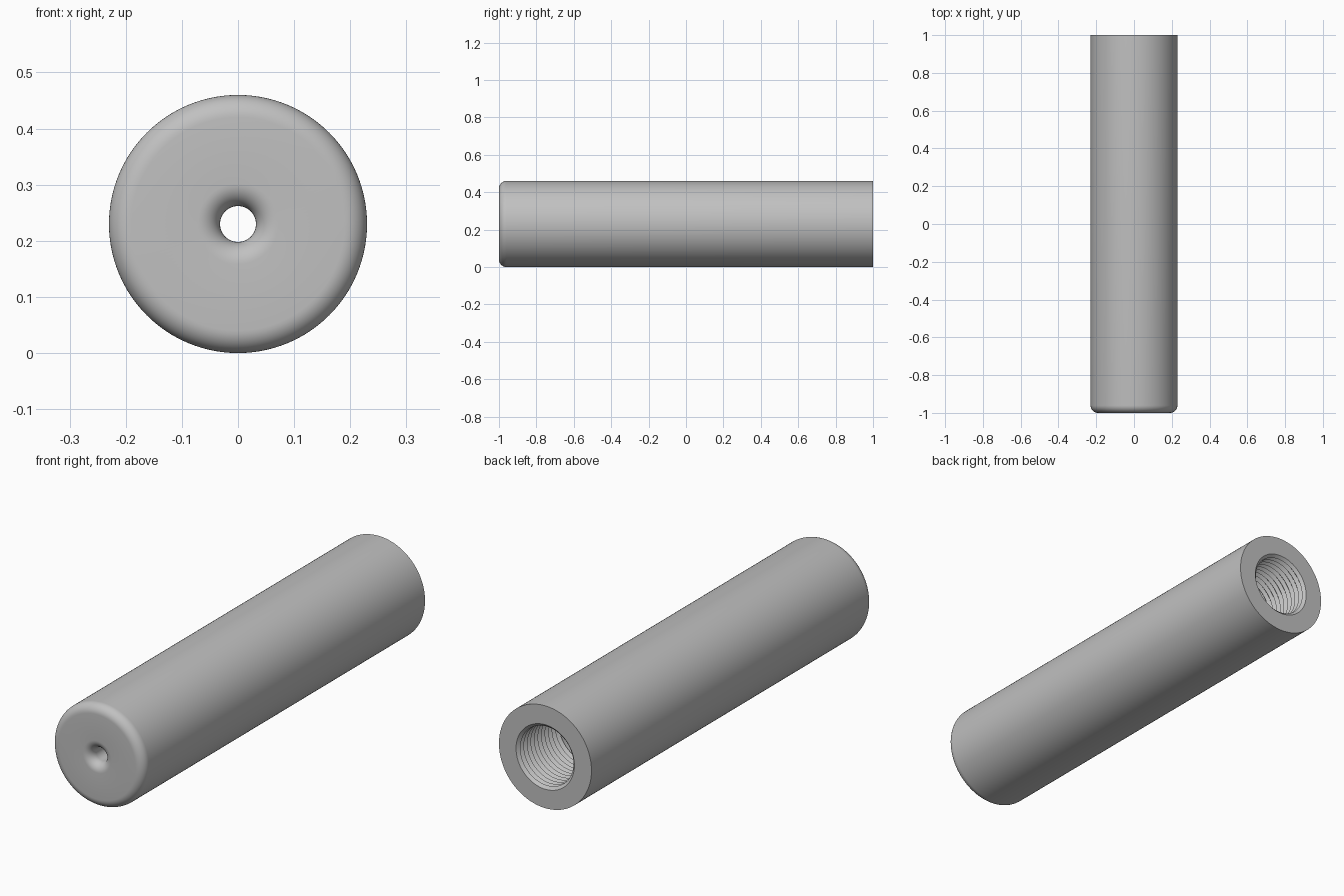
import bpy, bmesh
from math import pi, sin, cos
from mathutils import Vector

cube = bpy.data.objects.get("Cube")
if cube:
    bpy.data.objects.remove(cube)

RADIUS = 0.23        # outer radius, also the axis height
HOLE = 0.032         # small front hole
BORE = 0.145         # wide rear bore
ROUND = 0.04         # edge rounding
FLOOR = -0.88        # end of the bore
THREAD_TURNS, PITCH, THREAD_DEPTH = 12, 0.025, 0.013
SEGMENTS = 128


def arc(r, y, start, end, steps=10):
    """Quarter-round points as (radius, y)."""
    angles = [start + (end - start) * i / steps for i in range(steps + 1)]
    return [(r + ROUND * cos(a), y + ROUND * sin(a)) for a in angles]


def lathe(name, profile, material):
    """Revolve a closed (radius, y) profile around the long axis."""
    bm = bmesh.new()
    verts = [bm.verts.new((r, y, RADIUS)) for r, y in profile]
    edges = [bm.edges.new((verts[i - 1], v)) for i, v in enumerate(verts)]
    bmesh.ops.spin(bm, geom=verts + edges, cent=Vector((0, 0, RADIUS)),
                   axis=Vector((0, 1, 0)), angle=2 * pi, steps=SEGMENTS,
                   use_merge=True)
    bmesh.ops.remove_doubles(bm, verts=bm.verts, dist=0.00001)
    bmesh.ops.recalc_face_normals(bm, faces=bm.faces)
    mesh = bpy.data.meshes.new(name)
    bm.to_mesh(mesh)
    bm.free()
    mesh.materials.append(material)
    obj = bpy.data.objects.new(name, mesh)
    bpy.context.collection.objects.link(obj)
    bpy.ops.object.select_all(action='DESELECT')
    obj.select_set(True)
    bpy.context.view_layer.objects.active = obj
    bpy.ops.object.shade_smooth_by_angle(angle=pi / 6)
    return obj


grey = bpy.data.materials.new("plain grey")
grey.use_nodes = True
grey.diffuse_color = (0.53, 0.53, 0.53, 1)
grey.node_tree.nodes["Principled BSDF"].inputs["Base Color"].default_value = grey.diffuse_color

# Flared front hole, then rounded front edge and outer wall to the flat rear rim
profile = arc(HOLE + ROUND, -1 + ROUND, pi, 1.5 * pi)
profile += arc(RADIUS - ROUND, -1 + ROUND, 1.5 * pi, 2 * pi)
profile += [(RADIUS, 1), (BORE, 1)]

# Threaded mouth of the rear bore
for turn in range(THREAD_TURNS):
    y = 1 - turn * PITCH
    profile += [(BORE - THREAD_DEPTH, y - PITCH / 2), (BORE, y - PITCH)]

# Smooth bore and its floor
profile += [(BORE, FLOOR), (HOLE, FLOOR)]

lathe("threaded_tube", profile, grey)
